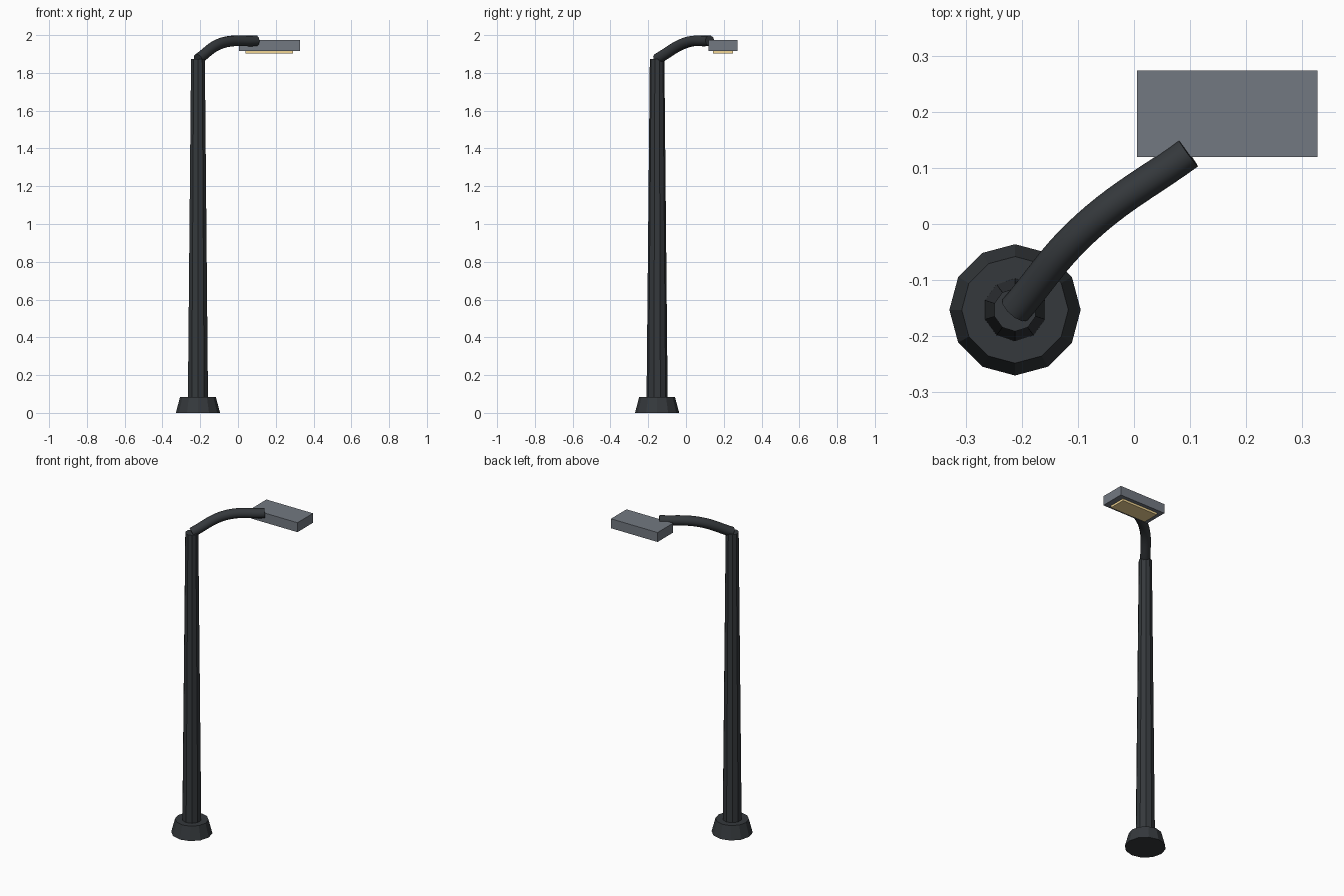
import bpy
import math

if "Cube" in bpy.data.objects:
    bpy.data.objects.remove(bpy.data.objects["Cube"])


def material(name, color):
    m = bpy.data.materials.new(name)
    m.diffuse_color = (*color, 1)
    m.use_nodes = True
    m.node_tree.nodes["Principled BSDF"].inputs["Base Color"].default_value = m.diffuse_color
    return m


dark = material("dark_metal", (0.035, 0.04, 0.045))
grey = material("grey_metal", (0.17, 0.19, 0.22))
glow = material("warm_lens", (0.9, 0.68, 0.3))

PX, PY = -0.212, -0.153    # pole axis
HX, HY = 0.166, 0.1965     # lamp head centre


def tapered(name, sides, r1, r2, z0, z1):
    bpy.ops.mesh.primitive_cone_add(vertices=sides, radius1=r1, radius2=r2, depth=z1 - z0,
                                    location=(PX, PY, (z0 + z1) / 2))
    o = bpy.context.object
    o.name = name
    o.data.materials.append(dark)


def box(name, size, z0, z1, mat):
    bpy.ops.mesh.primitive_cube_add(size=1, location=(HX, HY, (z0 + z1) / 2))
    o = bpy.context.object
    o.name = name
    o.scale = (*size, z1 - z0)
    bpy.ops.object.transform_apply(location=False, rotation=False, scale=True)
    o.data.materials.append(mat)


# Foot and pole
tapered("base", 12, 0.117, 0.095, 0, 0.083)
tapered("pole", 10, 0.056, 0.0385, 0.07, 1.873)

# Curved arm: round tube along a bent path
curve = bpy.data.curves.new("arm", "CURVE")
curve.dimensions = "3D"
curve.bevel_depth = 0.029
curve.bevel_resolution = 3
curve.use_fill_caps = True
curve.resolution_u = 10
path = curve.splines.new("BEZIER")
points = [(PX, PY, 1.873), (-0.085, -0.006, 1.958), (0.097, 0.126, 1.970)]
path.bezier_points.add(len(points) - 1)
for bp, co in zip(path.bezier_points, points):
    bp.co = co
    bp.handle_left_type = bp.handle_right_type = "AUTO"
arm = bpy.data.objects.new("arm", curve)
bpy.context.collection.objects.link(arm)
bpy.ops.object.select_all(action="DESELECT")
arm.select_set(True)
bpy.context.view_layer.objects.active = arm
bpy.ops.object.convert(target="MESH")
arm = bpy.context.object
arm.name = "arm"
arm.data.materials.clear()
arm.data.materials.append(dark)
bpy.ops.object.shade_smooth_by_angle(angle=math.radians(40))

# Lamp head and lens
box("lamp_head", (0.322, 0.154), 1.915, 1.974, grey)
box("lens", (0.25, 0.106), 1.902, 1.917, glow)
